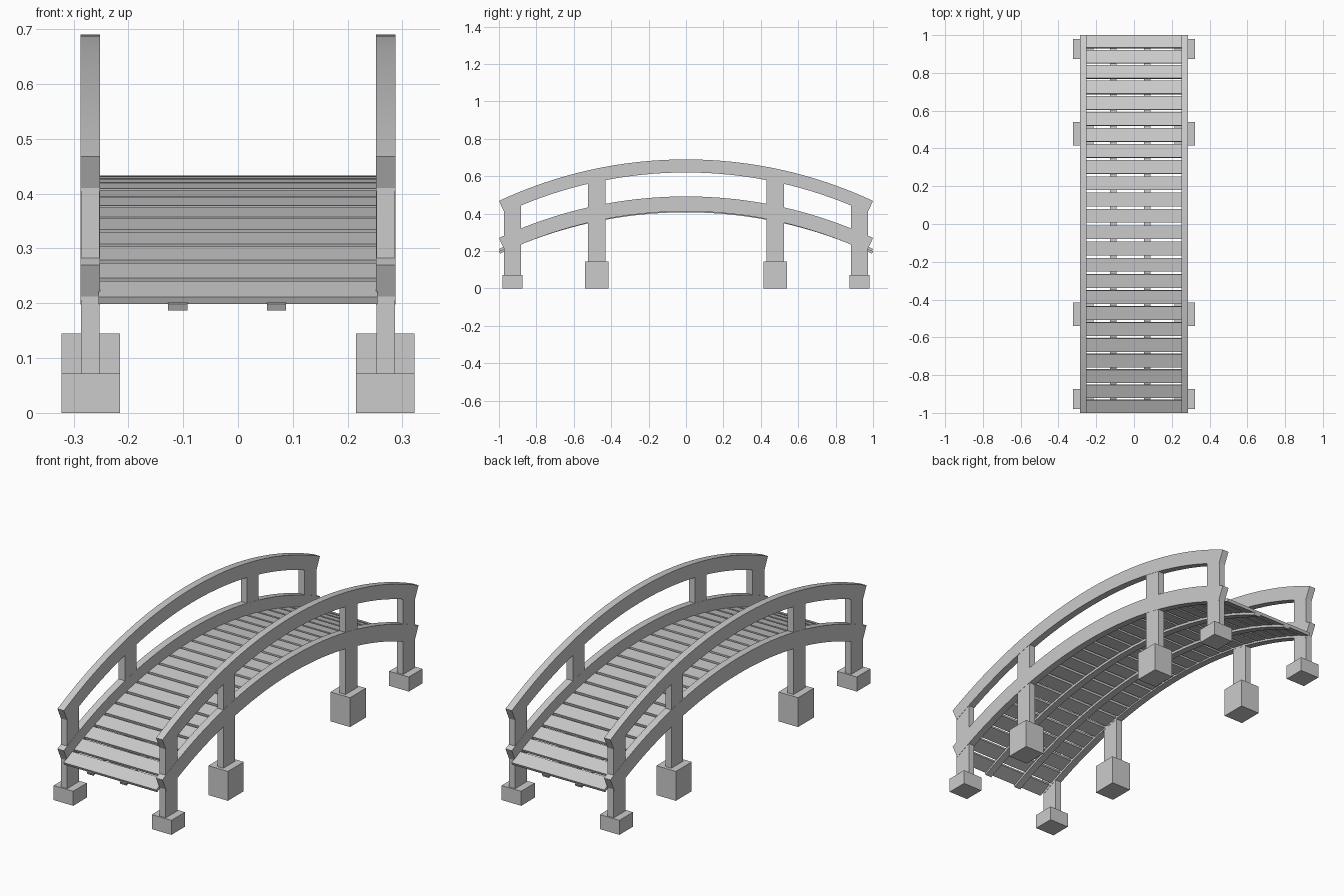
import bpy, bmesh, math
from mathutils import Matrix

if "Cube" in bpy.data.objects:
    bpy.data.objects.remove(bpy.data.objects["Cube"])

SAG = 0.222                          # rise of every arc over its half span of 1
R = (1 + SAG ** 2) / (2 * SAG)       # arc radius
A = math.asin(1 / R)                 # half angle


def finish(name, bm):
    bmesh.ops.recalc_face_normals(bm, faces=bm.faces)
    me = bpy.data.meshes.new(name)
    bm.to_mesh(me)
    bm.free()
    ob = bpy.data.objects.new(name, me)
    bpy.context.collection.objects.link(ob)
    return ob


def box(name, x, y, z):
    bm = bmesh.new()
    size = [b - a for a, b in (x, y, z)]
    mid = [(a + b) / 2 for a, b in (x, y, z)]
    bmesh.ops.create_cube(bm, size=1, matrix=Matrix.Translation(mid) @ Matrix.Diagonal((*size, 1)))
    return finish(name, bm)


def arc_beam(name, x0, x1, top, thick, segs=32):
    """Rectangular beam bent along the bridge arc, ends cut radially."""
    bm = bmesh.new()
    rings = []
    for i in range(segs + 1):
        a = -A + 2 * A * i / segs
        ring = []
        for x, r in ((x0, R), (x1, R), (x1, R - thick), (x0, R - thick)):
            ring.append(bm.verts.new((x, r * math.sin(a), top - R + r * math.cos(a))))
        rings.append(ring)
    for p, q in zip(rings, rings[1:]):
        for k in range(4):
            bm.faces.new((p[k], p[(k + 1) % 4], q[(k + 1) % 4], q[k]))
    bm.faces.new(rings[0])
    bm.faces.new(rings[-1])
    ob = finish(name, bm)
    bpy.ops.object.select_all(action='DESELECT')
    ob.select_set(True)
    bpy.context.view_layer.objects.active = ob
    bpy.ops.object.shade_smooth_by_angle(angle=math.radians(30))
    return ob


# Side rails, posts and footings
for side, s in (("left", -1), ("right", 1)):
    xs = sorted((s * 0.252, s * 0.287))
    arc_beam(f"handrail_{side}", *xs, 0.69, 0.07)
    arc_beam(f"lower_rail_{side}", *xs, 0.492, 0.08)
    post_x = sorted((s * 0.253, s * 0.286))
    foot_x = sorted((s * 0.215, s * 0.322))
    for label, y, post_top, foot_half, foot_top in (
            ("front_outer", -0.927, 0.46, 0.053, 0.072), ("front_inner", -0.477, 0.60, 0.062, 0.145),
            ("back_inner", 0.477, 0.60, 0.062, 0.145), ("back_outer", 0.927, 0.46, 0.053, 0.072)):
        box(f"post_{label}_{side}", post_x, (y - 0.046, y + 0.046), (foot_top - 0.01, post_top))
        box(f"footing_{label}_{side}", foot_x, (y - foot_half, y + foot_half), (0, foot_top))

# Deck planks laid along the arc
N, GAP, THICK, DECK = 24, 0.014, 0.014, 0.433
width = (2 * A * R + GAP) / N - GAP
for i in range(N):
    a = -A + (width / 2 + i * (width + GAP)) / R
    ob = box(f"plank_{i + 1}", (-0.254, 0.254), (-width / 2, width / 2), (-THICK, 0))
    ob.location = (0, R * math.sin(a), DECK - R + R * math.cos(a))
    ob.rotation_euler.x = -a

# Bearers under the deck
for i, x in enumerate((-0.11, 0.07)):
    arc_beam(f"bearer_{i + 1}", x - 0.0175, x + 0.0175, DECK - THICK + 0.002, 0.014)
